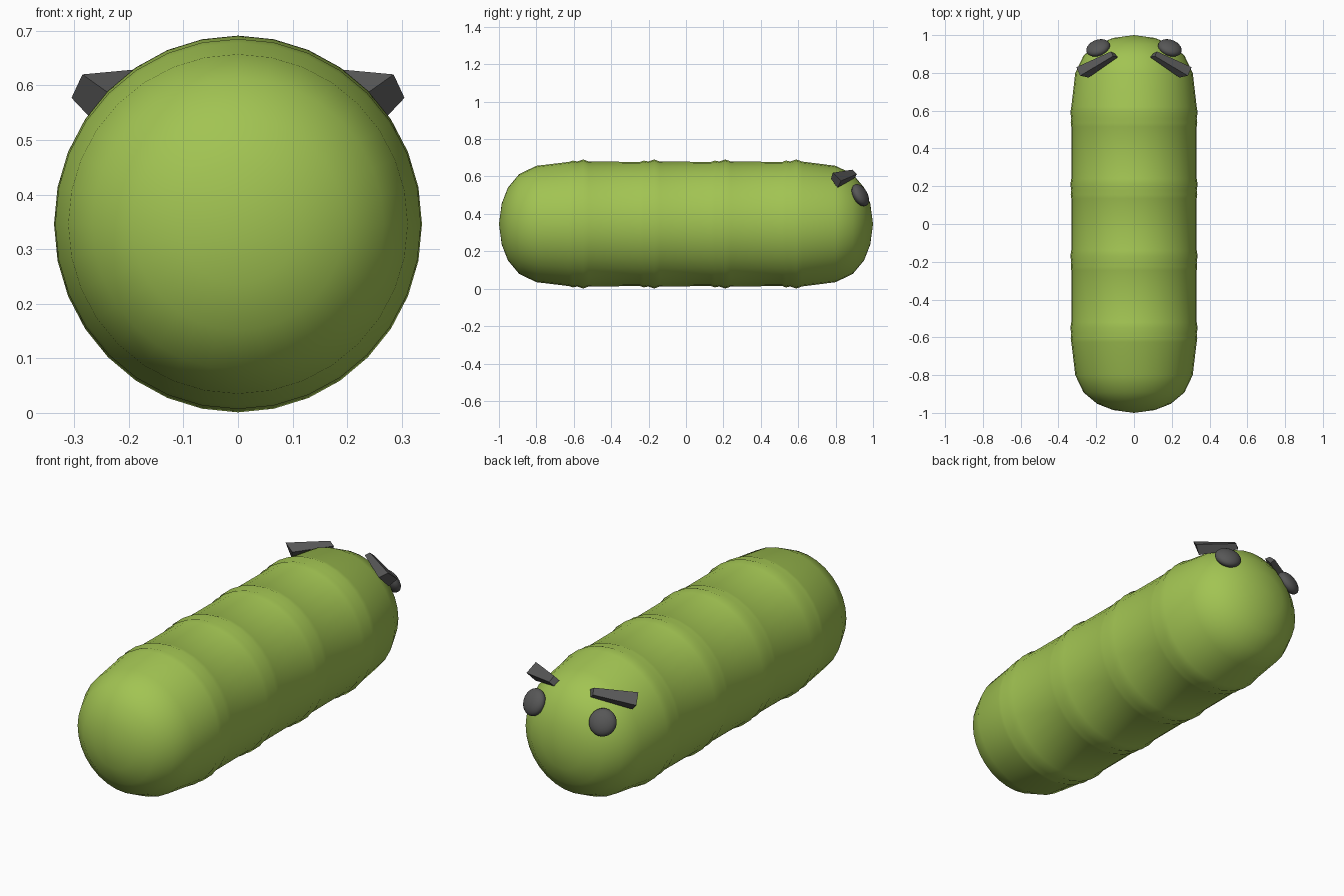
import bpy, bmesh, math
from mathutils import Vector

if "Cube" in bpy.data.objects:
    bpy.data.objects.remove(bpy.data.objects["Cube"])

def material(name, rgb):
    m = bpy.data.materials.new(name)
    m.diffuse_color = (*rgb, 1)
    m.use_nodes = True
    m.node_tree.nodes["Principled BSDF"].inputs["Base Color"].default_value = m.diffuse_color
    return m

green = material("leaf green", (0.36, 0.55, 0.085))
grey = material("dark grey", (0.095, 0.095, 0.095))

def finish(name, bm, mat, smooth):
    bmesh.ops.recalc_face_normals(bm, faces=bm.faces)
    me = bpy.data.meshes.new(name)
    bm.to_mesh(me)
    bm.free()
    me.materials.append(mat)
    for p in me.polygons:
        p.use_smooth = smooth
    ob = bpy.data.objects.new(name, me)
    bpy.context.collection.objects.link(ob)
    return ob

# Body: rounded tube along y, with a double ridge at each segment joint
CZ, SIDES = 0.346, 32
cap = [(0.985, 0.11), (0.952, 0.195), (0.892, 0.267), (0.80, 0.311)]
rings = [(-y, r, r) for y, r in cap]                      # (y, x radius, z radius)
for peak in (-0.55, -0.17, 0.21, 0.59):
    rings += [(peak - 0.075, 0.332, 0.332), (peak - 0.055, 0.335, 0.339),
              (peak - 0.032, 0.332, 0.334), (peak, 0.337, 0.345),
              (peak + 0.03, 0.332, 0.334)]
rings += [(y, r, r) for y, r in reversed(cap)]

bm = bmesh.new()
loops = []
for y, rx, rz in rings:
    loops.append([bm.verts.new((rx * math.cos(a), y, CZ + rz * math.sin(a)))
                  for a in (2 * math.pi * i / SIDES for i in range(SIDES))])
for a, b in zip(loops, loops[1:]):
    for i in range(SIDES):
        j = (i + 1) % SIDES
        bm.faces.new((a[i], a[j], b[j], b[i]))
for loop, y in ((loops[0], -1), (loops[-1], 1)):
    tip = bm.verts.new((0, y, CZ))
    for i in range(SIDES):
        bm.faces.new((loop[i], loop[(i + 1) % SIDES], tip))
finish("body", bm, green, True)

# Eyes and tapered eyebrows on both sides of the head
outer = [(0.285, 0.785, 0.620), (0.305, 0.83, 0.577),
         (0.270, 0.81, 0.540), (0.240, 0.775, 0.588)]
inner_centre = Vector((0.105, 0.897, 0.615))
outer_centre = sum((Vector(p) for p in outer), Vector()) / 4

for side, label in ((-1, "left"), (1, "right")):
    bm = bmesh.new()
    bmesh.ops.create_uvsphere(bm, u_segments=24, v_segments=14, radius=0.065)
    bmesh.ops.scale(bm, vec=(1, 1, 0.54), verts=bm.verts)
    eye = finish(label + "_eye", bm, grey, True)
    eye.location = (side * 0.19, 0.932, 0.50)
    eye.rotation_euler = Vector((side * 0.3, 0.83, 0.47)).to_track_quat('Z', 'Y').to_euler()

    bm = bmesh.new()
    flip = Vector((side, 1, 1))
    far = [bm.verts.new(Vector(p) * flip) for p in outer]
    near = [bm.verts.new((inner_centre + (Vector(p) - outer_centre) * 0.55) * flip)
            for p in outer]
    bm.faces.new(far)
    bm.faces.new(near)
    for i in range(4):
        j = (i + 1) % 4
        bm.faces.new((far[i], far[j], near[j], near[i]))
    finish(label + "_eyebrow", bm, grey, False)
